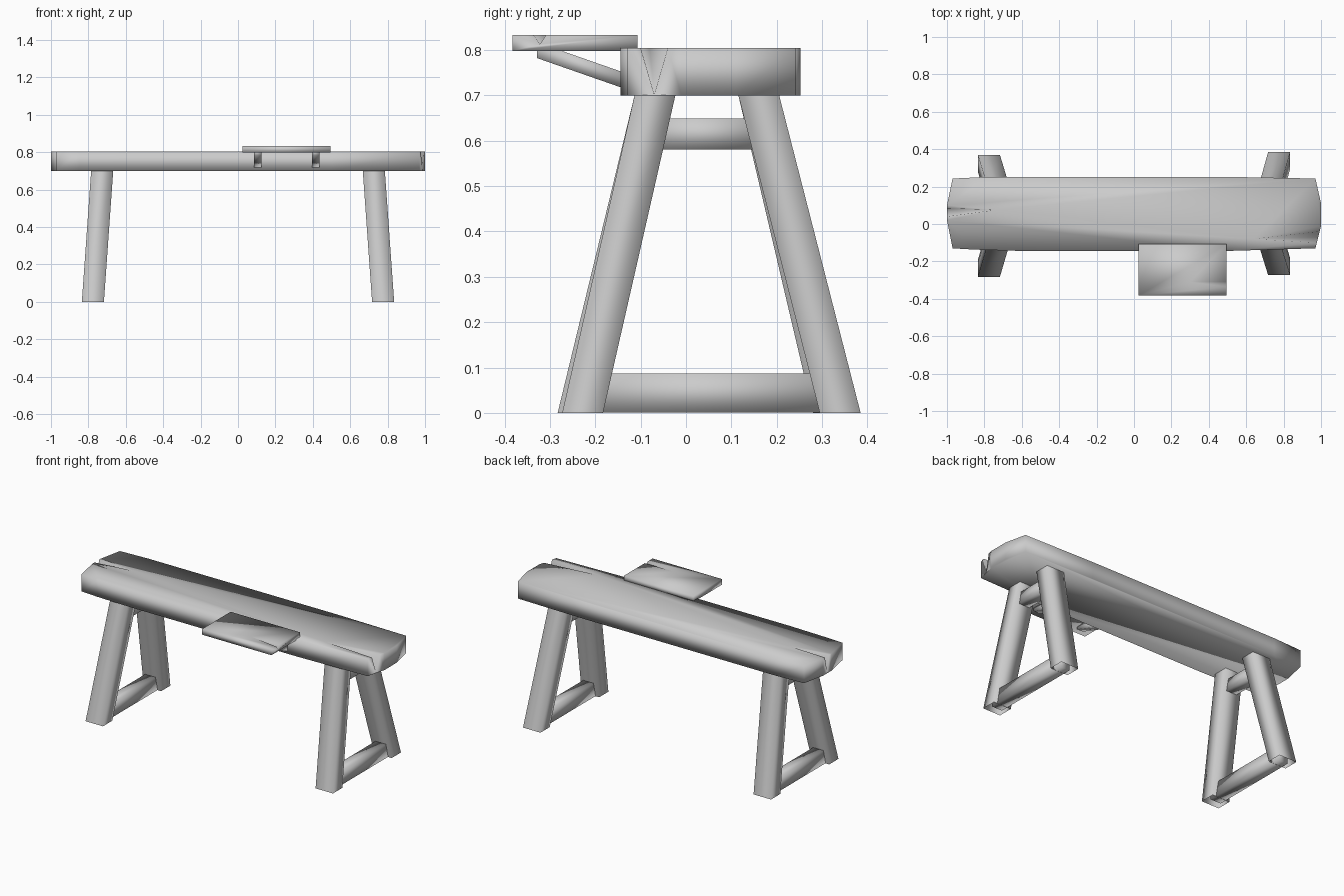
import bpy

cube = bpy.data.objects.get("Cube")
if cube:
    bpy.data.objects.remove(cube, do_unlink=True)

# One plain grey for the whole bench
grey = bpy.data.materials.new("plain_grey")
grey.use_nodes = True
grey.diffuse_color = (0.6, 0.6, 0.6, 1)
grey.node_tree.nodes["Principled BSDF"].inputs["Base Color"].default_value = (0.6, 0.6, 0.6, 1)


def make(name, verts, faces):
    mesh = bpy.data.meshes.new(name)
    mesh.from_pydata(verts, [], faces)
    mesh.materials.append(grey)
    mesh.shade_smooth()
    obj = bpy.data.objects.new(name, mesh)
    bpy.context.collection.objects.link(obj)
    return obj


def slab(name, outline, z0, z1, splits):
    """Board from a counter-clockwise outline; splits maps an edge to a
    V crack (start fraction, end fraction, inner tip, depth)."""
    n = len(outline)
    verts = [(x, y, z0) for x, y in outline] + [(x, y, z1) for x, y in outline]
    top, faces = [], [tuple(reversed(range(n)))]
    for i, p in enumerate(outline):
        j = (i + 1) % n
        q = outline[j]
        top.append(n + i)
        side = [i, j, n + j]
        if i in splits:
            f0, f1, tip, depth = splits[i]
            fm = (f0 + f1) / 2
            on_edge = [(p[0] + (q[0] - p[0]) * f, p[1] + (q[1] - p[1]) * f)
                       for f in (f0, f1, fm)]
            a = len(verts)
            b, c, t = a + 1, a + 2, a + 3
            verts += [(*on_edge[0], z1), (*on_edge[1], z1),
                      (*on_edge[2], z1 - depth), (*tip, z1)]
            top += [a, t, b]
            side += [b, c, a]
            faces += [(a, c, t), (t, c, b)]
        faces.append(side + [n + i])
    faces.append(top)
    return make(name, verts, faces)


def beam(name, start, end, size, axes, caps=False):
    """Four-sided bar between two centres, its ends cut along two axes."""
    verts = []
    for centre in (start, end):
        for su, sv in ((-1, -1), (1, -1), (1, 1), (-1, 1)):
            p = list(centre)
            p[axes[0]] += su * size[0] / 2
            p[axes[1]] += sv * size[1] / 2
            verts.append(p)
    faces = [(i, (i + 1) % 4, (i + 1) % 4 + 4, i + 4) for i in range(4)]
    if caps:
        faces += [(3, 2, 1, 0), (4, 5, 6, 7)]
    obj = make(name, verts, faces)
    # The x-z section runs the other way round when swept along +y
    if axes == (0, 2):
        obj.data.flip_normals()
    return obj


# Thick plank top with a split in each end
plank = [(-0.97, -0.13), (-0.85, -0.137), (-0.6, -0.144), (0.5, -0.144),
         (0.97, -0.13), (1, -0.01), (1, 0.11), (0.97, 0.243),
         (0.5, 0.252), (-0.78, 0.252), (-0.97, 0.243), (-1, 0.1), (-1, 0.02)]
slab("bench_top", plank, 0.7, 0.805,
     {4: (0.25, 0.75, (0.64, -0.08), 0.103),
      11: (0.2, 0.75, (-0.74, 0.075), 0.1)})

# Side shelf with a small split
shelf = [(0.025, -0.383), (0.495, -0.383), (0.495, -0.107), (0.025, -0.107)]
slab("side_shelf", shelf, 0.798, 0.833,
     {1: (0.17, 0.27, (0.3, -0.31), 0.02)})

# Shelf struts
for name, x in (("right_strut", 0.105), ("left_strut", 0.415)):
    beam(name, (x, -0.329, 0.8), (x, -0.12, 0.727), (0.04, 0.035), (0, 2), True)

# Splayed open-ended legs and their stretchers
for side, s, front_y, back_y in (("right", -1, -0.238, 0.325),
                                 ("left", 1, -0.228, 0.34)):
    foot, head = s * 0.776, s * 0.726
    for end, y0, y1 in (("front", front_y, -0.068), ("back", back_y, 0.16)):
        beam(f"{side}_{end}_leg", (foot, y0, 0), (head, y1, 0.702),
             (0.118, 0.09), (0, 1))
    beam(f"{side}_lower_stretcher", (foot, front_y, 0.044),
         (foot, back_y, 0.044), (0.07, 0.086), (0, 2), True)
    beam(f"{side}_upper_stretcher", (s * 0.732, -0.09, 0.615),
         (s * 0.732, 0.17, 0.615), (0.07, 0.068), (0, 2), True)
